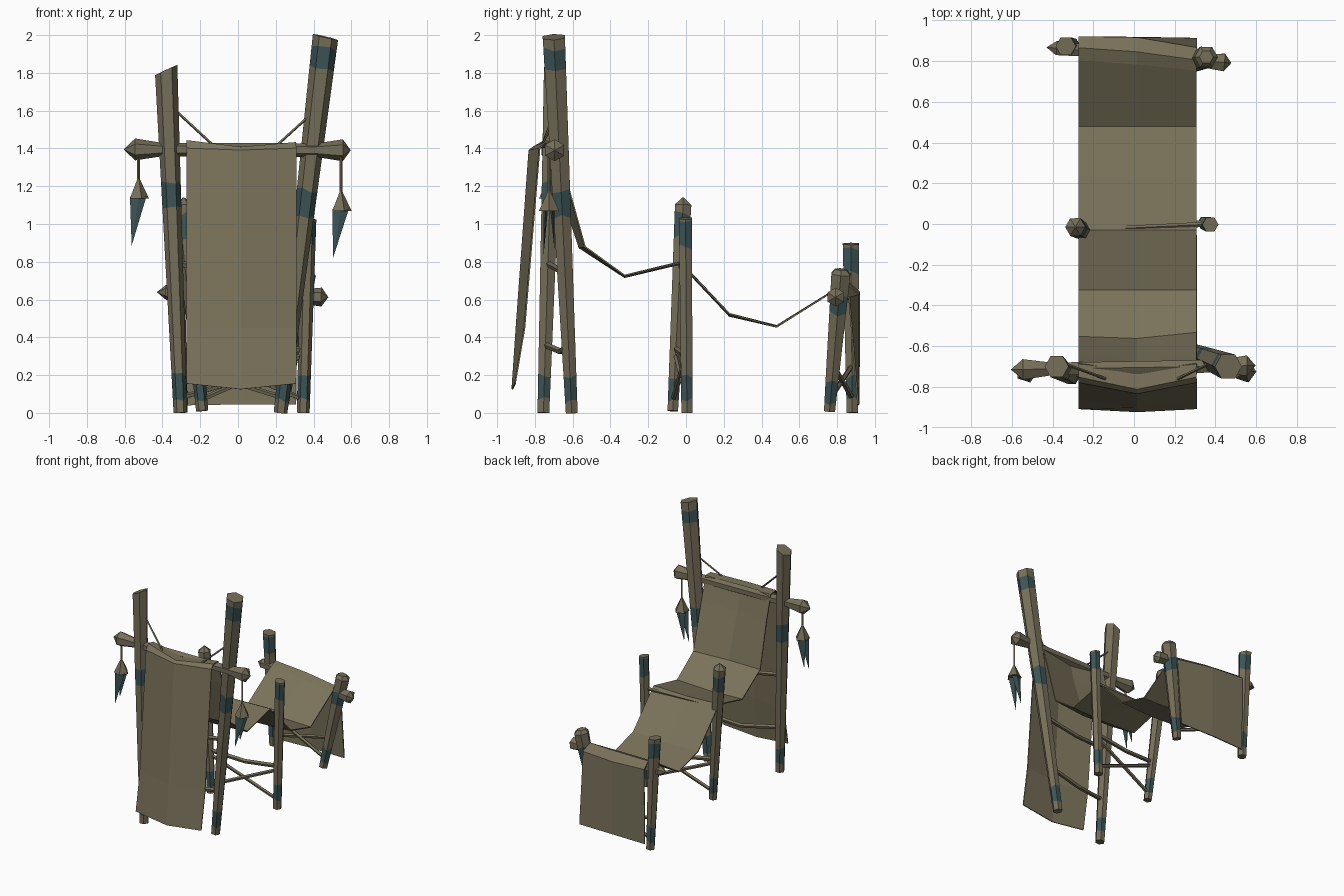
import bpy, bmesh, math, random
from mathutils import Vector

if "Cube" in bpy.data.objects:
    bpy.data.objects.remove(bpy.data.objects["Cube"])

random.seed(4)


def material(name, rgb):
    m = bpy.data.materials.new(name)
    m.diffuse_color = (*rgb, 1)
    m.use_nodes = True
    m.node_tree.nodes["Principled BSDF"].inputs["Base Color"].default_value = m.diffuse_color
    return m


WOOD = material("weathered wood", (0.178, 0.155, 0.098))
CLOTH = material("canvas cloth", (0.195, 0.171, 0.104))
TEAL = material("dark teal paint", (0.045, 0.088, 0.092))


def finish(name, bm, mats):
    bmesh.ops.remove_doubles(bm, verts=bm.verts, dist=0.0005)
    bmesh.ops.recalc_face_normals(bm, faces=bm.faces)
    me = bpy.data.meshes.new(name)
    bm.to_mesh(me)
    bm.free()
    for m in mats:
        me.materials.append(m)
    ob = bpy.data.objects.new(name, me)
    bpy.context.collection.objects.link(ob)
    return ob


def loft(name, stations, sides=6, axis=None, tilt=0, mats=(WOOD, TEAL)):
    """Skin rings along stations of (centre, radius, material index, jitter)."""
    bm = bmesh.new()
    pts = [Vector(s[0]) for s in stations]
    d = (pts[-1] - pts[0]).normalized()
    ref = Vector((1, 0, 0)) if abs(d.z) > 0.7 else Vector((0, 0, 1))
    u = (ref - d * ref.dot(d)).normalized()
    w = d.cross(u)
    rings = []
    for k, (c, r, mi, jit) in enumerate(stations):
        ring = []
        for i in range(sides):
            a = 2 * math.pi * i / sides
            p = pts[k] + (u * math.cos(a) + w * math.sin(a)) * r
            p += d * random.uniform(-jit, jit)
            if k == len(stations) - 1:
                p += d * tilt * math.cos(a)
            ring.append(bm.verts.new(p))
        rings.append(ring)
    for k in range(len(rings) - 1):
        for i in range(sides):
            j = (i + 1) % sides
            f = bm.faces.new((rings[k][i], rings[k][j], rings[k + 1][j], rings[k + 1][i]))
            f.material_index = stations[k][2]
    bm.faces.new(rings[0][::-1])
    bm.faces.new(rings[-1])
    return finish(name, bm, mats)


def pole(name, a, b, r0, r1, bands, tilt=0, cap=None):
    """Tapered post with painted bands given as z ranges; cap = (height, radius)."""
    a, b = Vector(a), Vector(b)
    st = []

    def add(z, mi, jit):
        t = (z - a.z) / (b.z - a.z)
        st.append((a.lerp(b, t), r0 + (r1 - r0) * t, mi, jit))
    add(a.z, 0, 0)
    for lo, hi in bands:
        add(lo, 1, 0.014)
        add(hi, 0, 0.014)
    add(b.z, 0, 0)
    if cap:
        st.append((b + Vector((0, 0, cap[0])), cap[1], 0, 0))
    loft(name, st, 6, tilt=tilt)


def crossbar(name, a, b, r, knob_a, knob_b, length=0.06):
    """Horizontal bar swelling to pointed ends."""
    a, b = Vector(a), Vector(b)
    L = (b - a).length
    p = lambda s: a.lerp(b, s / L)
    loft(name, [(p(0), 0, 0, 0), (p(length), knob_a, 0, 0), (p(length + 0.14), r, 0, 0),
                (p(L - length * .7 - 0.14), r, 0, 0), (p(L - length * .7), knob_b, 0, 0), (p(L), 0, 0, 0)], 6)


def rod(name, pts, r=0.014, sides=5):
    loft(name, [(p, r, 0, 0) for p in pts], sides)


# Posts: tall back pair, middle pair, short front pair
LEGS = {
    "tall_post_left": ((-.305, -.755, 0), (-.38, -.70, 1.815)),
    "tall_post_right": ((.225, -.605, 0), (.463, -.70, 1.99)),
    "middle_post_left": ((-.19, -.07, .01), (-.288, -.015, 1.10)),
    "middle_post_right": ((.345, .005, 0), (.375, -.003, 1.03)),
    "short_post_left": ((-.30, .88, 0), (-.335, .873, .895)),
    "short_post_right": ((.225, .76, .01), (.355, .82, .735)),
}
LOOK = {
    "tall_post_left": (.036, .06, [(.07, .2), (1.08, 1.22)], .025, None),
    "tall_post_right": (.036, .068, [(.07, .2), (1.04, 1.18), (1.83, 1.93)], -.008, None),
    "middle_post_left": (.032, .05, [(.07, .19), (.93, 1.05)], 0, (.04, .004)),
    "middle_post_right": (.034, .04, [(.07, .19), (.88, 1.015)], -.005, None),
    "short_post_left": (.034, .05, [(.07, .19), (.74, .865)], -.008, None),
    "short_post_right": (.034, .058, [(.06, .17), (.53, .63)], 0, (.025, .035)),
}
for n, (a, b) in LEGS.items():
    pole(n, a, b, *LOOK[n])


def on_leg(n, z):
    a, b = map(Vector, LEGS[n])
    return a.lerp(b, (z - a.z) / (b.z - a.z))


# Crossbars the cloth hangs over
crossbar("back_crossbar", (-.605, -.715, 1.395), (.597, -.695, 1.39), .036, .058, .058)
crossbar("front_crossbar", (-.43, .868, .64), (.478, .79, .612), .034, .04, .05, .05)
rod("middle_crossbar", [on_leg("middle_post_left", .775), on_leg("middle_post_right", .775)], .013)

# X braces between middle and front posts
for pair, lo, hi in (("middle", .07, .31), ("short", .08, .25)):
    l, r = pair + "_post_left", pair + "_post_right"
    rod(pair + "_brace_a", [on_leg(l, lo), on_leg(r, hi)])
    rod(pair + "_brace_b", [on_leg(l, hi), on_leg(r, lo)])

# Slightly sagging rails
for name, pair, z in (("upper_back_rail", "tall", .79), ("lower_back_rail", "tall", .36),
                      ("middle_rail", "middle", .34)):
    a, b = on_leg(pair + "_post_left", z), on_leg(pair + "_post_right", z)
    rod(name, [a, (a + b) / 2 + Vector((0, .02, -.035)), b], .017)

# Tie ropes from tall posts to the cloth
rod("tie_rope_left", [(-.33, -.69, 1.60), (-.14, -.76, 1.425)], .007, 4)
rod("tie_rope_right", [(.38, -.68, 1.575), (.215, -.76, 1.425)], .007, 4)

# Cloth sling: rows of left-edge (y, z), centre sag (dy, dz), right-edge shift (dy, dz)
ROWS = [
    (-.905, .155, -.015, -.03, 0, 0),
    (-.855, .45, -.043, 0, 0, 0),
    (-.775, 1.40, -.055, -.01, 0, 0),
    (-.75, 1.44, -.06, -.035, 0, -.01),
    (-.69, 1.43, -.03, -.025, 0, 0),
    (-.635, 1.24, -.045, -.01, 0, 0),
    (-.555, .88, -.01, -.005, .02, 0),
    (-.325, .728, 0, -.01, 0, 0),
    (-.03, .80, 0, -.012, 0, -.005),
    (.23, .525, 0, -.012, 0, 0),
    (.48, .455, 0, .006, 0, 0),
    (.805, .66, -.02, -.01, -.05, -.03),
    (.865, .685, -.02, -.01, -.06, -.025),
    (.918, .64, -.005, -.015, -.055, -.03),
    (.91, .04, .005, .005, 0, .005),
]
bm = bmesh.new()
grid = []
for y, z, cy, cz, ry, rz in ROWS:
    grid.append([bm.verts.new((-.272, y, z)), bm.verts.new((.015, y + cy, z + cz)),
                 bm.verts.new((.308, y + ry, z + rz))])
for p, q in zip(grid, grid[1:]):
    for i in range(2):
        bm.faces.new((p[i], p[i + 1], q[i + 1], q[i]))
cloth = finish("cloth_sling", bm, [CLOTH])
solid = cloth.modifiers.new("thickness", "SOLIDIFY")
solid.thickness = 0.008
solid.offset = 0

# Hanging charms: string, pyramid bead and two pointed blades
for side, x, top, tip_x in (("left", -.527, 1.245, -.563), ("right", .545, 1.18, .503)):
    y = -.725
    rod("charm_string_" + side, [(x, y, 1.38), (x, y, top - .02)], .008, 4)
    base = top - .11
    loft("charm_bead_" + side, [((x, y, base), .056, 0, 0), ((x, y, top), .004, 0, 0)], 5)
    for k, s in enumerate((-1, 1)):
        bm = bmesh.new()
        yy = y + s * .018
        tip = bm.verts.new((tip_x, yy + s * .012, base - .25 + .03 * k))
        ring = [bm.verts.new((x + dx, yy + dy, base + .01))
                for dx, dy in ((-.045, 0), (0, -.012), (.042, 0), (0, .012))]
        bm.faces.new(ring)
        for i in range(4):
            bm.faces.new((ring[i], ring[(i + 1) % 4], tip))
        finish("charm_blade_%s_%d" % (side, k + 1), bm, [TEAL])
